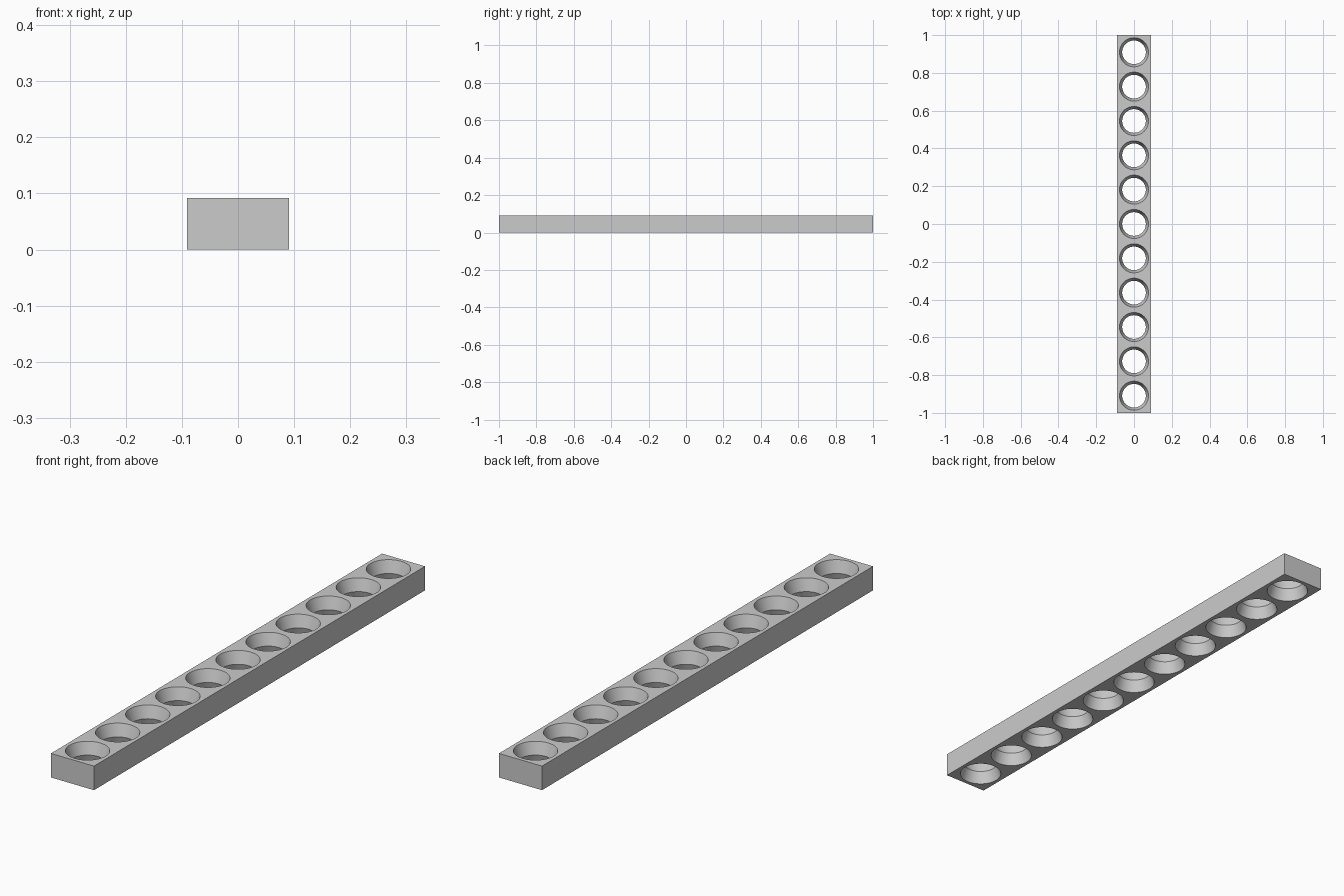
import bpy, bmesh, math
from mathutils import Matrix

if "Cube" in bpy.data.objects:
    bpy.data.objects.remove(bpy.data.objects["Cube"], do_unlink=True)

HOLES = 11
PITCH = 2 / HOLES
HEIGHT = 0.092
RIM, WAIST = 0.077, 0.0625
SEGMENTS = 64

grey = bpy.data.materials.new("light grey")
grey.use_nodes = True
colour = (0.6, 0.6, 0.6, 1)
grey.diffuse_color = colour
grey.node_tree.nodes["Principled BSDF"].inputs["Base Color"].default_value = colour


def make_object(name, bm):
    bmesh.ops.recalc_face_normals(bm, faces=bm.faces)
    mesh = bpy.data.meshes.new(name)
    bm.to_mesh(mesh)
    bm.free()
    mesh.materials.append(grey)
    obj = bpy.data.objects.new(name, mesh)
    bpy.context.collection.objects.link(obj)
    return obj


# Rectangular bar
bm = bmesh.new()
bmesh.ops.create_cube(bm, size=1, matrix=Matrix.Translation((0, 0, HEIGHT / 2))
                      @ Matrix.Diagonal((PITCH, 2, HEIGHT, 1)))
bar = make_object("perforated_bar", bm)

# Hourglass cutters, reaching a little past both faces along the same slope
over = 0.01
half = HEIGHT / 2
wide = WAIST + (RIM - WAIST) * (half + over) / half
profile = [(wide, -over), (WAIST, half), (wide, HEIGHT + over)]
bm = bmesh.new()
for i in range(HOLES):
    y = (i - (HOLES - 1) / 2) * PITCH
    rings = []
    for r, z in profile:
        angles = [math.tau * k / SEGMENTS for k in range(SEGMENTS)]
        rings.append([bm.verts.new((r * math.cos(a), y + r * math.sin(a), z)) for a in angles])
    for low, high in zip(rings, rings[1:]):
        for k in range(SEGMENTS):
            n = (k + 1) % SEGMENTS
            bm.faces.new((low[k], low[n], high[n], high[k]))
    bm.faces.new(rings[0][::-1])
    bm.faces.new(rings[-1])
cutter = make_object("hole_cutter", bm)
cutter.hide_render = True

# Cut the row of holes, then drop the cutter
bpy.ops.object.select_all(action="DESELECT")
bpy.context.view_layer.objects.active = bar
bar.select_set(True)
cut = bar.modifiers.new("holes", "BOOLEAN")
cut.operation = "DIFFERENCE"
cut.solver = "EXACT"
cut.object = cutter
bpy.ops.object.modifier_apply(modifier=cut.name)
bpy.data.objects.remove(cutter, do_unlink=True)

# Round hole walls with crisp rims and waists
bpy.ops.object.shade_smooth_by_angle(angle=math.radians(25))
